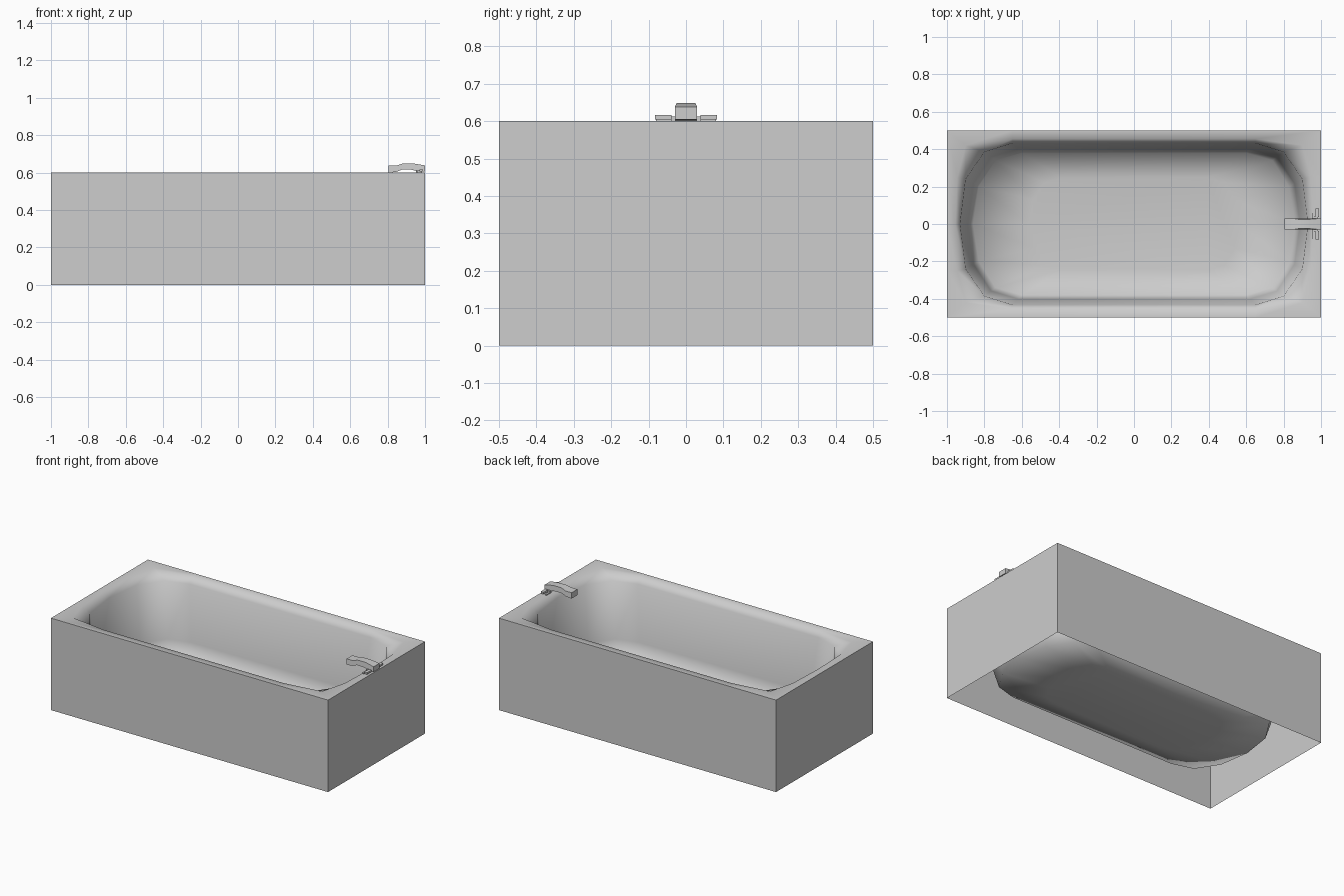
import bpy, bmesh, math

cube = bpy.data.objects.get("Cube")
if cube:
    bpy.data.objects.remove(cube)

enamel = bpy.data.materials.new("grey_enamel")
enamel.use_nodes = True
colour = (0.61, 0.61, 0.61, 1)
enamel.diffuse_color = colour
enamel.node_tree.nodes["Principled BSDF"].inputs["Base Color"].default_value = colour


def finish(bm, name, angle):
    """Turn a bmesh into a shaded object."""
    mesh = bpy.data.meshes.new(name)
    bm.to_mesh(mesh)
    bm.free()
    mesh.materials.append(enamel)
    obj = bpy.data.objects.new(name, mesh)
    bpy.context.collection.objects.link(obj)
    bpy.ops.object.select_all(action='DESELECT')
    obj.select_set(True)
    bpy.context.view_layer.objects.active = obj
    bpy.ops.object.shade_smooth_by_angle(angle=math.radians(angle))


def full_ring(quarter):
    """Mirror a quarter outline, starting on the x axis, into a closed loop."""
    half = quarter + [(-x, y) for x, y in reversed(quarter)]
    return half + [(x, -y) for x, y in reversed(half[1:-1])]


def blend(a, b, t):
    return [(p[0] + (q[0] - p[0]) * t, p[1] + (q[1] - p[1]) * t)
            for p, q in zip(a, b)]


# Tub: one skin from the outer foot, over the rim and down into the basin
outer = full_ring([(1, 0), (1, .25), (1, .5), (.65, .5)])
rim = full_ring([(.955, 0), (.945, .25), (.9, .42), (.65, .455)])
lip = full_ring([(.93, 0), (.9, .24), (.8, .385), (.65, .432)])
floor = full_ring([(.86, 0), (.83, .2), (.74, .34), (.6, .38)])
centre = [(0, 0)] * len(floor)

layers = [(outer, 0), (outer, .6), (rim, .6), (lip, .56),
          (blend(lip, floor, .6), .2), (floor, .1),
          (blend(floor, centre, .35), .075)]
bm = bmesh.new()
rings = [[bm.verts.new((x, y, z)) for x, y in outline] for outline, z in layers]
for low, high in zip(rings, rings[1:]):
    for i in range(len(low)):
        j = (i + 1) % len(low)
        bm.faces.new((low[i], low[j], high[j], high[i]))
bm.faces.new(rings[-1])
finish(bm, "bathtub", 80)


# Spout: side profile extruded across, narrowed at the crest
def extrude_profile(name, profile, half_width, crest_width):
    bm = bmesh.new()
    crest = max(z for x, z in profile) - .005
    sides = []
    for s in (-1, 1):
        sides.append([bm.verts.new((x, s * (crest_width if z > crest else half_width), z))
                      for x, z in profile])
    a, b = sides
    for i in range(len(a)):
        j = (i + 1) % len(a)
        bm.faces.new((a[i], a[j], b[j], b[i]))
    bm.faces.new(a[::-1])
    bm.faces.new(b)
    bmesh.ops.recalc_face_normals(bm, faces=bm.faces)
    finish(bm, name, 20)


extrude_profile("spout", [(.805, .6), (.805, .638), (.85, .638), (.88, .648),
                          (.94, .648), (1, .638), (1, .605), (.965, .605),
                          (.93, .615), (.88, .617), (.845, .603)], .03, .025)


# Tap handles: a flat grip on a thin foot, on both sides of the spout
def box(name, centre, size):
    bm = bmesh.new()
    bmesh.ops.create_cube(bm, size=1)
    for v in bm.verts:
        v.co = [c + k * s for c, k, s in zip(centre, v.co, size)]
    finish(bm, name, 20)


for side, s in (("left", 1), ("right", -1)):
    box(f"{side}_handle_grip", (.98, s * .061, .611), (.02, .045, .012))
    box(f"{side}_handle_foot", (.957, s * .055, .603), (.012, .05, .006))
    box(f"{side}_handle_stem", (.968, s * .034, .607), (.03, .012, .012))
